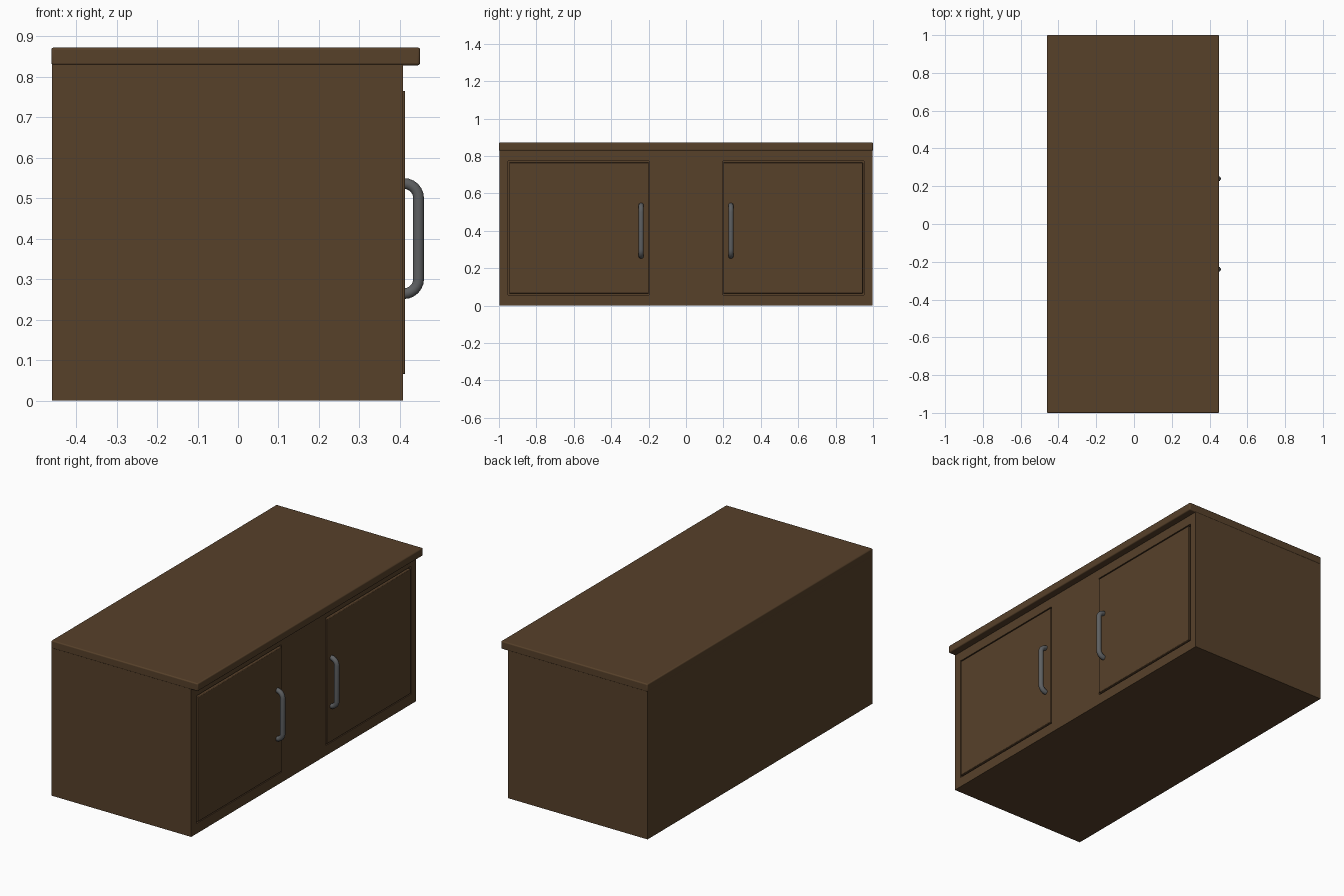
import bpy
import math

if "Cube" in bpy.data.objects:
    bpy.data.objects.remove(bpy.data.objects["Cube"])


def material(name, rgb):
    m = bpy.data.materials.new(name)
    m.diffuse_color = (*rgb, 1)
    m.use_nodes = True
    m.node_tree.nodes["Principled BSDF"].inputs["Base Color"].default_value = m.diffuse_color
    return m


WOOD = material("dark_wood", (0.095, 0.052, 0.023))
METAL = material("dark_metal", (0.11, 0.115, 0.12))


def box(name, x, y, z, bevel=0.0, segments=2):
    bpy.ops.mesh.primitive_cube_add(
        size=1, location=(sum(x) / 2, sum(y) / 2, sum(z) / 2))
    ob = bpy.context.object
    ob.name = name
    ob.scale = (x[1] - x[0], y[1] - y[0], z[1] - z[0])
    bpy.ops.object.transform_apply(location=False, rotation=False, scale=True)
    ob.data.materials.append(WOOD)
    if bevel:
        mod = ob.modifiers.new("bevel", 'BEVEL')
        mod.width, mod.segments = bevel, segments
        bpy.ops.object.shade_smooth_by_angle(angle=math.radians(35))
    return ob


def span(side, a, b):
    return sorted((side * a, side * b))


# Cabinet carcass and overhanging worktop
body = box("cabinet_body", (-0.46, 0.408), (-0.998, 0.998), (0, 0.84))
box("worktop", (-0.461, 0.45), (-1, 1), (0.828, 0.872), 0.006, 3)


def handle(name, y):
    # Bow handle: two quarter turns joined by a straight grip
    r, cx, top, bottom = 0.036, 0.410, 0.50, 0.30
    pts = [(0.395, top + r)]
    angles = [math.radians(90 - 15 * i) for i in range(7)]
    pts += [(cx + r * math.cos(a), top + r * math.sin(a)) for a in angles]
    pts += [(cx + r * math.cos(a), bottom - r * math.sin(a))
            for a in reversed(angles)]
    pts.append((0.395, bottom - r))
    cu = bpy.data.curves.new(name, 'CURVE')
    cu.dimensions = '3D'
    cu.bevel_depth = 0.014
    cu.bevel_resolution = 3
    cu.use_fill_caps = True
    sp = cu.splines.new('POLY')
    sp.points.add(len(pts) - 1)
    for p, (x, z) in zip(sp.points, pts):
        p.co = (x, y, z, 1)
    sp.use_smooth = True
    cu.materials.append(METAL)
    ob = bpy.data.objects.new(name, cu)
    bpy.context.collection.objects.link(ob)


# Two mirrored doors sitting in shallow recesses that leave a shadow gap
for side, label in ((-1, "left"), (1, "right")):
    cutter = box(label + "_door_recess", (0.388, 0.5),
                 span(side, 0.197, 0.953), (0.057, 0.774))
    cutter.hide_render = True
    cutter.hide_viewport = True
    mod = body.modifiers.new(label + "_recess", 'BOOLEAN')
    mod.operation = 'DIFFERENCE'
    mod.solver = 'EXACT'
    mod.object = cutter
    box(label + "_door", (0.38, 0.413), span(side, 0.2, 0.945),
        (0.065, 0.765), 0.003)
    handle(label + "_handle", side * 0.24)
